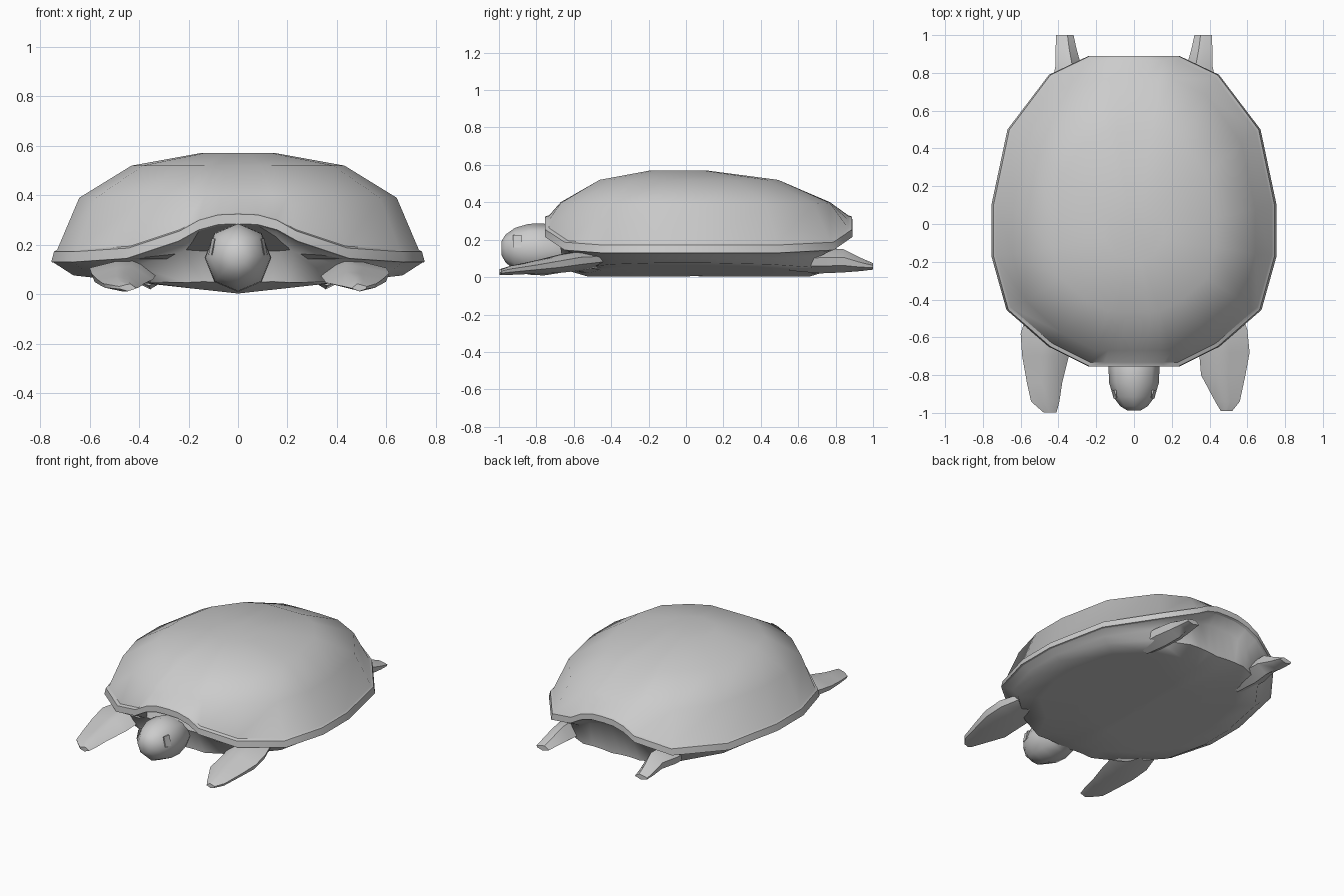
import bpy, bmesh, math
from mathutils import Vector

old = bpy.data.objects.get("Cube")
if old:
    bpy.data.objects.remove(old, do_unlink=True)

grey = bpy.data.materials.new("grey")
grey.use_nodes = True
grey.diffuse_color = (0.6, 0.6, 0.6, 1)
grey.node_tree.nodes["Principled BSDF"].inputs["Base Color"].default_value = (0.6, 0.6, 0.6, 1)


def loft(name, rings, angle=50):
    """Skin equal-length rings of points and close both ends."""
    bm = bmesh.new()
    loops = [[bm.verts.new(p) for p in ring] for ring in rings]
    n = len(loops[0])
    for a, b in zip(loops, loops[1:]):
        for i in range(n):
            j = (i + 1) % n
            bm.faces.new((a[i], a[j], b[j], b[i]))
    bm.faces.new(loops[0][::-1])
    bm.faces.new(loops[-1])
    bmesh.ops.recalc_face_normals(bm, faces=bm.faces)
    mesh = bpy.data.meshes.new(name)
    bm.to_mesh(mesh)
    bm.free()
    obj = bpy.data.objects.new(name, mesh)
    bpy.context.collection.objects.link(obj)
    mesh.materials.append(grey)
    bpy.ops.object.select_all(action='DESELECT')
    bpy.context.view_layer.objects.active = obj
    obj.select_set(True)
    bpy.ops.object.shade_smooth_by_angle(angle=math.radians(angle))
    return obj


# Shell outline, right half from front to back: x, y, arch lift
half = [(0, -0.755, 0.155), (0.08, -0.755, 0.152), (0.16, -0.755, 0.13),
        (0.24, -0.755, 0.085), (0.45, -0.65, 0.015), (0.675, -0.455, 0),
        (0.755, -0.17, 0), (0.755, 0.10, 0), (0.67, 0.50, 0), (0.45, 0.79, 0.015),
        (0.24, 0.89, 0.085), (0.16, 0.89, 0.13), (0.08, 0.89, 0.152), (0, 0.89, 0.155)]
outline = half + [(-x, y, l) for x, y, l in half[-2:0:-1]]
MID = 0.0675


def ring(sx, sy, cy, z, lift=0.0):
    return [(x * sx, (y - MID) * sy + cy, z + l * lift) for x, y, l in outline]


def belly_ring(s, end_rise=0.0):
    # The belly is a shallow keel, lowest on the centre line
    return [(x * s, (y - MID) * s + MID, 0.003 + 0.11 * abs(x * s) + l * end_rise)
            for x, y, l in outline]


# Domed shell with a rim band
loft("shell", [
    ring(0.93, 0.93, MID, 0.118, 0.95),
    ring(1, 1, MID, 0.13, 1),
    ring(0.985, 0.998, MID, 0.172, 0.98),
    ring(0.968, 0.972, MID, 0.18, 0.97),
    ring(0.85, 0.875, 0.05, 0.39, 0.07),
    ring(0.57, 0.58, 0.015, 0.52),
    ring(0.205, 0.185, -0.04, 0.57),
], 42)

# Body under the shell
loft("belly", [
    ring(0.985, 0.985, MID, 0.127, 1),
    ring(0.93, 0.90, MID, 0.10, 0.85),
    belly_ring(0.88, 0.25),
    belly_ring(0.72),
    belly_ring(0.40),
    belly_ring(0.06),
], 60)


# Head: octagonal rings along y, continuing back as a neck
def head_ring(y, r, cz):
    return [(r * math.sin(k * math.pi / 4), y, cz + 1.03 * r * math.cos(k * math.pi / 4))
            for k in range(8)]


loft("head", [head_ring(*p) for p in (
    (-0.987, 0.035, 0.155), (-0.965, 0.072, 0.153), (-0.915, 0.110, 0.15),
    (-0.84, 0.132, 0.149), (-0.76, 0.135, 0.148), (-0.68, 0.115, 0.14),
    (-0.62, 0.09, 0.13), (-0.50, 0.085, 0.12))], 70)

# Eyes: small upright wedges on the sides of the head
for side, word in ((1, "left"), (-1, "right")):
    loft(word + "_eye", [
        [(side * x0, -0.925, z0), (side * x0, -0.88, z0),
         (side * (x0 + 0.012), -0.88, z0), (side * (x0 - 0.004), -0.925, z0)]
        for x0, z0 in ((0.108, 0.158), (0.094, 0.225))], 30)


# Flippers: six-sided sections given as y, inner x, outer x, bottom z, top z
def flipper(name, side, sections):
    rings = []
    for y, xi, xo, zb, zt in sections:
        w, zm = xo - xi, (zb + zt) / 2
        rings.append([(side * x, y, z) for x, z in (
            (xi, zm - 0.1 * (zt - zb)), (xi + 0.35 * w, zt), (xi + 0.6 * w, zt - 0.1 * (zt - zb)),
            (xo, zm + 0.15 * (zt - zb)), (xo - 0.05 * w, zm - 0.2 * (zt - zb)),
            (xi + 0.5 * w, zb))])
    return loft(name, rings, 50)


flipper("right_front_flipper", -1, [
    (-0.997, 0.41, 0.48, 0.012, 0.042), (-0.94, 0.395, 0.545, 0.012, 0.06),
    (-0.84, 0.38, 0.567, 0.018, 0.08), (-0.70, 0.345, 0.592, 0.022, 0.115),
    (-0.58, 0.33, 0.60, 0.035, 0.145), (-0.42, 0.33, 0.55, 0.06, 0.14)])
flipper("left_front_flipper", 1, [
    (-0.99, 0.46, 0.52, 0.012, 0.042), (-0.94, 0.43, 0.56, 0.012, 0.06),
    (-0.80, 0.355, 0.59, 0.018, 0.09), (-0.68, 0.345, 0.612, 0.022, 0.12),
    (-0.56, 0.33, 0.60, 0.035, 0.145), (-0.42, 0.33, 0.55, 0.06, 0.14)])
for side, word in ((1, "left"), (-1, "right")):
    flipper(word + "_back_flipper", side, [
        (1.0, 0.32, 0.412, 0.04, 0.075), (0.93, 0.305, 0.415, 0.032, 0.105),
        (0.84, 0.28, 0.415, 0.025, 0.15), (0.72, 0.27, 0.44, 0.02, 0.15),
        (0.55, 0.28, 0.44, 0.035, 0.12)])
